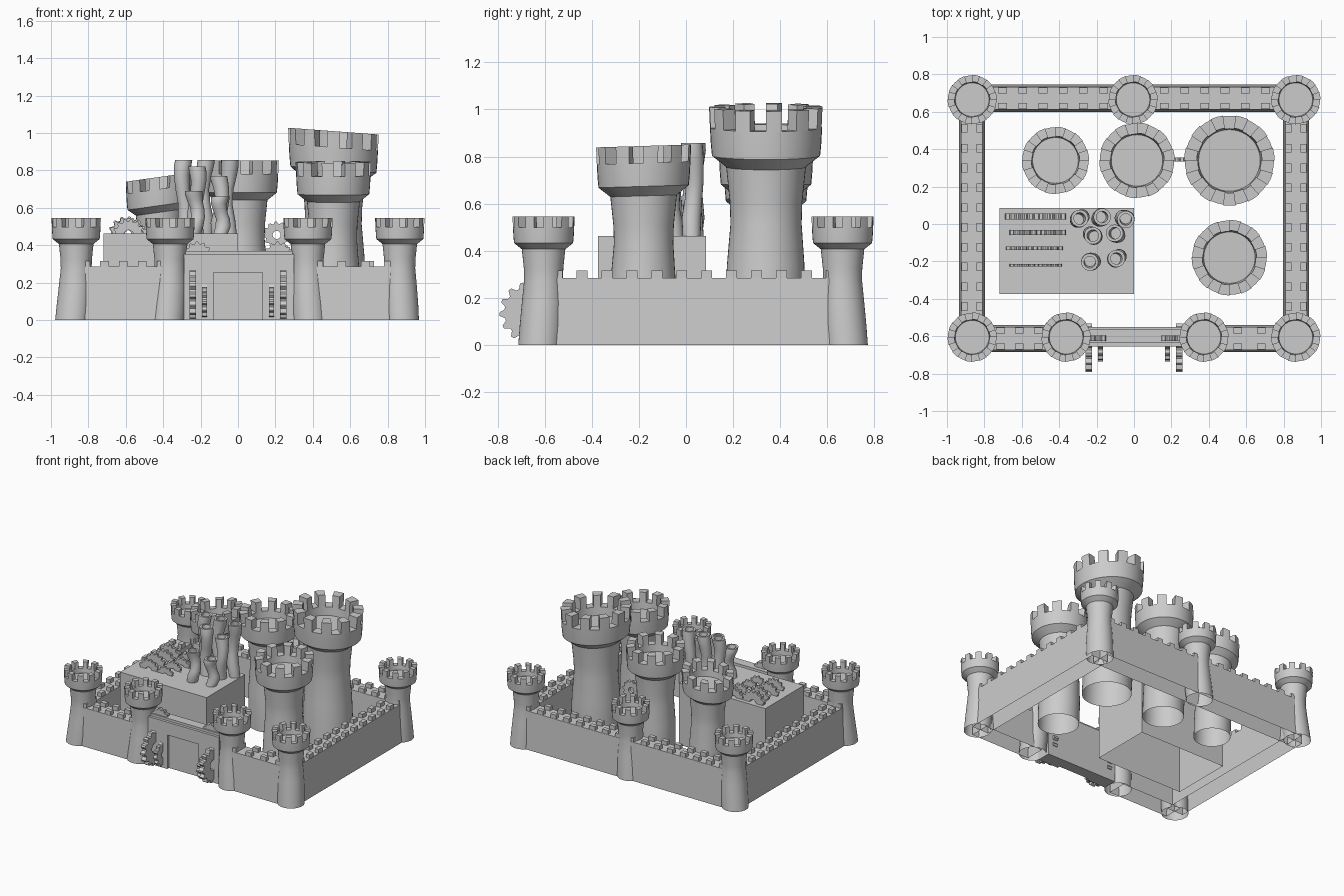
import bpy, bmesh
from math import sin, cos, pi
from mathutils import Vector

if "Cube" in bpy.data.objects:
    bpy.data.objects.remove(bpy.data.objects["Cube"])


def finish(name, bm, smooth=False):
    bmesh.ops.recalc_face_normals(bm, faces=bm.faces[:])
    me = bpy.data.meshes.new(name)
    bm.to_mesh(me)
    bm.free()
    ob = bpy.data.objects.new(name, me)
    bpy.context.collection.objects.link(ob)
    if smooth:
        bpy.ops.object.select_all(action='DESELECT')
        ob.select_set(True)
        bpy.context.view_layer.objects.active = ob
        bpy.ops.object.shade_smooth_by_angle(angle=0.6)
    return ob


def add_box(bm, x0, x1, y0, y1, z0, z1, inset=(0, 0), bottom=True):
    """Box with optional taper of the top and optional open base."""
    ix, iy = inset
    lo = [bm.verts.new(p) for p in ((x0, y0, z0), (x1, y0, z0), (x1, y1, z0), (x0, y1, z0))]
    hi = [bm.verts.new(p) for p in ((x0 + ix, y0 + iy, z1), (x1 - ix, y0 + iy, z1),
                                    (x1 - ix, y1 - iy, z1), (x0 + ix, y1 - iy, z1))]
    for i in range(4):
        j = (i + 1) % 4
        bm.faces.new((lo[i], lo[j], hi[j], hi[i]))
    bm.faces.new(hi)
    if bottom:
        bm.faces.new(lo[::-1])


def lathe(bm, rings, seg, place, cap=True):
    """Revolve (radius, z) rings; place() maps each point into the model."""
    rows = [[bm.verts.new(place(r * cos(2 * pi * i / seg), r * sin(2 * pi * i / seg), z))
             for i in range(seg)] for r, z in rings]
    for a, b in zip(rows, rows[1:]):
        for i in range(seg):
            j = (i + 1) % seg
            bm.faces.new((a[i], a[j], b[j], b[i]))
    if cap:
        bm.faces.new(rows[-1])


def tower(name, x, y, top, R, foot=(0, 0), tilt=(0, 0), merlons=10):
    c = 0.85 * R
    gap, low = top - 0.42 * c, top - c
    neck = low - 0.2 * R
    knee = 0.62 * neck

    def place(px, py, z):
        # foot shifts sideways, head leans
        k = max(0, 1 - z / knee) ** 1.5
        t = max(0, min(1, (z - knee) / (neck - knee)))
        return Vector((x + px + foot[0] * k, y + py + foot[1] * k,
                       z + t * (tilt[0] * px + tilt[1] * py)))

    bm = bmesh.new()
    rings = [(.70, 0), (.705, .2 * neck), (.68, .45 * neck), (.625, .68 * neck),
             (.635, .8 * neck), (.70, neck), (.80, neck + .08 * R), (.95, low),
             (.97, low + .25 * c), (.985, gap), (.70, gap), (.68, gap - .3 * c)]
    lathe(bm, [(r * R, z) for r, z in rings], merlons * 4, place)
    # merlons around the crown
    for m in range(merlons):
        sec = []
        for s in range(3):
            a = 2 * pi * (4 * m + s) / (4 * merlons)
            sec.append([bm.verts.new(place(r * R * cos(a), r * R * sin(a), z))
                        for r, z in ((.70, gap), (.985, gap), (1.0, top), (.72, top))])
        for p, q in zip(sec, sec[1:]):
            for i in range(4):
                j = (i + 1) % 4
                bm.faces.new((p[i], p[j], q[j], q[i]))
        bm.faces.new(sec[0])
        bm.faces.new(sec[-1][::-1])
    return finish(name, bm, True)


def gear(name, centre, r, thick, axis, teeth=12, hole=0.3):
    bm = bmesh.new()
    n = teeth * 4
    sides = []
    for w in (-thick / 2, thick / 2):
        loops = [[], []]
        for i in range(n):
            a = 2 * pi * i / n
            for loop, rad in zip(loops, (r if i % 4 < 2 else r * .84, r * hole)):
                u, v = rad * cos(a), rad * sin(a)
                p = (w, u, v) if axis == 'x' else (u, w, v)
                loop.append(bm.verts.new(Vector(centre) + Vector(p)))
        sides.append(loops)
    (ao, ai), (bo, bi) = sides
    for i in range(n):
        j = (i + 1) % n
        for p, q in ((ao, ai), (ao, bo), (bo, bi), (ai, bi)):
            bm.faces.new((p[i], p[j], q[j], q[i]))
    return finish(name, bm)


def wall(name, x0, x1, y0, y1):
    bm = bmesh.new()
    along_x = (x1 - x0) > (y1 - y0)
    add_box(bm, x0, x1, y0, y1, 0, .285, (0, .012) if along_x else (.012, 0), bottom=False)
    a0, a1, b0, b1 = (x0, x1, y0, y1) if along_x else (y0, y1, x0, x1)
    n = round((a1 - a0) / .11)
    for i in range(n):
        a = a0 + (i + .5) * (a1 - a0) / n
        for b in (b0 + .03, b1 - .03):
            if along_x:
                add_box(bm, a - .023, a + .023, b - .016, b + .016, .28, .315)
            else:
                add_box(bm, b - .016, b + .016, a - .023, a + .023, .28, .315)
    return finish(name, bm)


# curtain walls
wall("back_wall", -.865, .865, .60, .745)
wall("left_wall", -.936, -.797, -.6, .67)
wall("right_wall", .797, .936, -.6, .67)
wall("front_wall_left", -.865, -.36, -.685, -.54)
wall("front_wall_right", .37, .865, -.685, -.54)

# outer towers
for name, x, y, fx, fy in (("front_left_tower", -.865, -.605, -.02, -.015),
                           ("front_right_tower", .865, -.605, .01, -.015),
                           ("back_left_tower", -.865, .665, -.02, .015),
                           ("back_right_tower", .865, .665, .01, .015),
                           ("back_middle_tower", -.005, .665, -.01, .015),
                           ("gate_tower_left", -.363, -.605, -.015, -.015),
                           ("gate_tower_right", .374, -.605, .01, -.015)):
    tower(name, x, y, .545, .132, (fx, fy))

# inner towers, some leaning
tower("great_tower", .51, .34, 1.01, .242, (.01, -.01), (-.075, 0), 11)
tower("right_inner_tower", .51, -.18, .845, .202, (0, -.015), (0, .03))
tower("middle_inner_tower", .016, .34, .853, .202, (.01, 0))
tower("left_inner_tower", -.42, .34, .765, .18, (.01, 0), (.14, 0))

# gatehouse with recessed doorway
bm = bmesh.new()
add_box(bm, -.29, .30, -.635, -.565, 0, .37)
for x0, x1, z0 in ((-.29, -.13, 0), (.13, .30, 0), (-.13, .13, .255)):
    add_box(bm, x0, x1, -.655, -.635, z0, .352)
add_box(bm, -.29, .30, -.565, -.55, 0, .352)
finish("gatehouse", bm)

# gears by the gate
for s in (-1, 1):
    gear("gate_large_gear", (s * .242, -.662, .138), .13, .036, 'x', 14)
    gear("gate_small_gear", (s * .179, -.645, .1), .09, .028, 'x', 12)
    gear("gate_top_gear", (s * .215, -.61, .345), .075, .03, 'y', 12)

# workshop block, open underneath
bm = bmesh.new()
add_box(bm, -.72, 0, -.373, .085, 0, .463, bottom=False)
finish("workshop", bm)

# rows of gears sunk in the workshop roof
for y, thick, x0, x1 in ((.04, .032, -.695, -.353), (-.045, .025, -.67, -.353),
                         (-.13, .018, -.69, -.37), (-.22, .013, -.67, -.375)):
    w = x1 - x0
    gear("roof_large_gear", (x0 + .29 * w, y, .455), .29 * w, thick, 'y', 14)
    gear("roof_small_gear", (x1 - .24 * w, y, .45), .24 * w, thick, 'y', 12)

# gears linking the inner towers
gear("tower_gear", (.207, .345, .455), .072, .022, 'y', 12)
gear("tower_gear_lower", (.235, .345, .34), .065, .022, 'y', 12)

# wavy hollow chimneys
for i, (x, y, top) in enumerate(((-.29, .03, .857), (-.18, .03, .857), (-.055, .03, .857),
                                 (-.222, -.06, .82), (-.095, -.057, .77),
                                 (-.225, -.2, .69), (-.09, -.18, .66))):
    h = top - .46

    def place(px, py, z, x=x, y=y, h=h, i=i):
        t = (z - .46) / h
        return (x + px + .012 * sin(pi * 2 * t + i), y + py + .008 * sin(pi * 2 * t + 2 * i), z)

    bm = bmesh.new()
    rings = [(r, .46 + h * t) for r, t in ((.038, 0), (.041, .2), (.037, .4), (.037, .6),
                                           (.042, .8), (.046, .92), (.046, 1), (.031, 1), (.03, .85))]
    lathe(bm, rings, 20, place)
    finish("chimney", bm, True)
